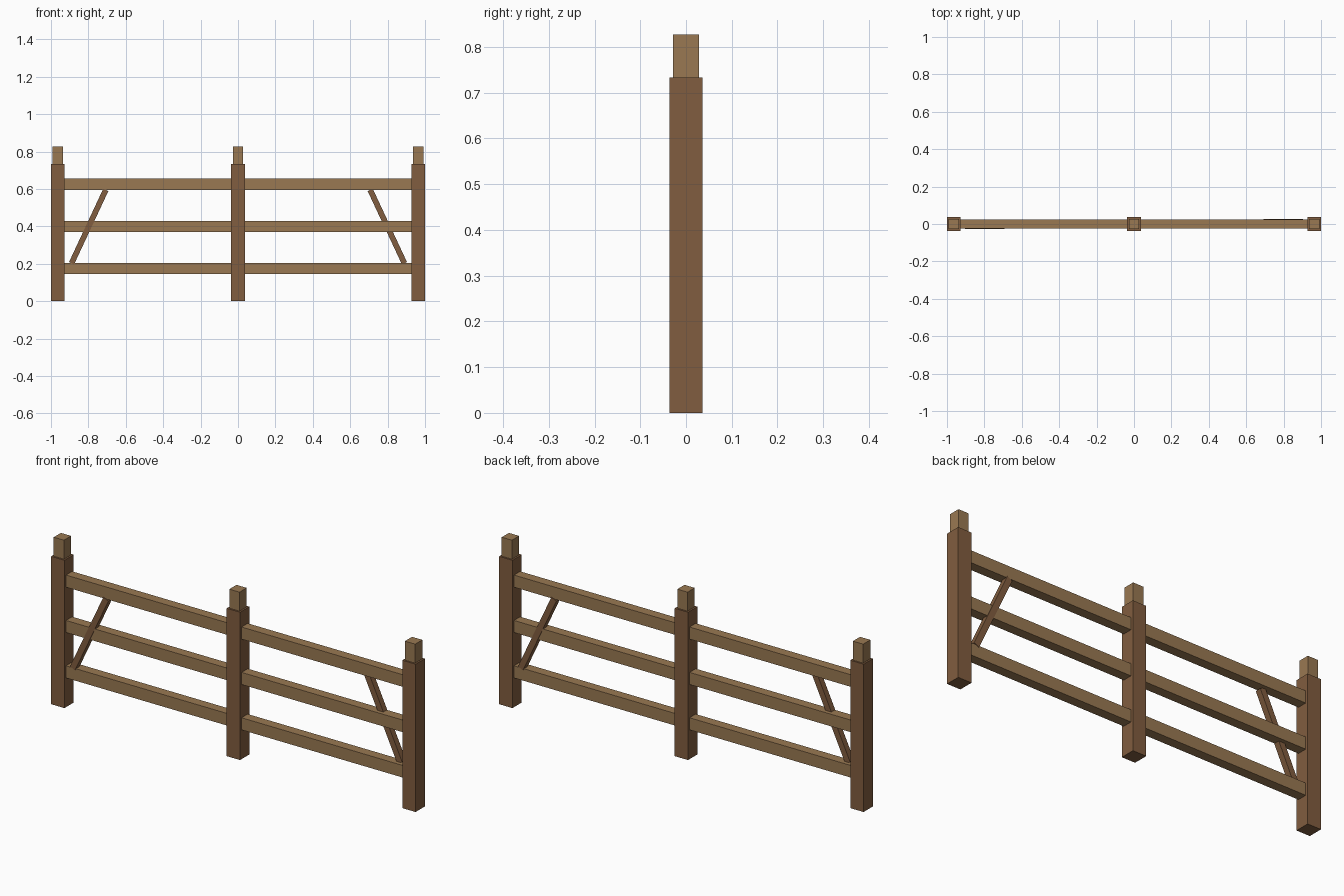
import bpy, bmesh, math
from mathutils import Matrix, Vector

if "Cube" in bpy.data.objects:
    bpy.data.objects.remove(bpy.data.objects["Cube"])


def material(name, rgb):
    m = bpy.data.materials.new(name)
    m.diffuse_color = (*rgb, 1)
    m.use_nodes = True
    m.node_tree.nodes["Principled BSDF"].inputs["Base Color"].default_value = m.diffuse_color
    return m


dark = material("dark_wood", (0.22, 0.11, 0.05))
light = material("light_wood", (0.32, 0.19, 0.085))


def box(name, size, loc, mat, tilt=0):
    bm = bmesh.new()
    bmesh.ops.create_cube(bm, size=1, matrix=Matrix.Diagonal((*size, 1)))
    mesh = bpy.data.meshes.new(name)
    bm.to_mesh(mesh)
    bm.free()
    mesh.materials.append(mat)
    ob = bpy.data.objects.new(name, mesh)
    ob.location = loc
    ob.rotation_euler = (0, tilt, 0)
    bpy.context.collection.objects.link(ob)
    return ob


POST_W, POST_H, POST_X = 0.073, 0.733, 0.9635
CAP_W, TOP = 0.056, 0.827
RAIL_D, RAIL_H = 0.048, 0.06

# Posts with narrower caps
for side, x in (("left", -POST_X), ("middle", 0), ("right", POST_X)):
    box(f"{side}_post", (POST_W, POST_W, POST_H), (x, 0, POST_H / 2), dark)
    box(f"{side}_post_cap", (CAP_W, CAP_W, TOP - POST_H),
        (x, 0, (TOP + POST_H) / 2), light)

# Rails running through the middle post
for level, z in (("lower", 0.175), ("middle", 0.4), ("upper", 0.625)):
    box(f"{level}_rail", (2 * POST_X, RAIL_D, RAIL_H), (0, 0, z), light)

# Diagonal braces: left one on the front face, right one on the back face
low, high = Vector((0.89, 0, 0.203)), Vector((0.707, 0, 0.595))
run = high - low
mid = (low + high) / 2
for side, s in (("left", -1), ("right", 1)):
    box(f"{side}_brace", (0.03, 0.03, run.length),
        (s * mid.x, s * 0.011, mid.z), dark, s * math.atan2(run.x, run.z))
